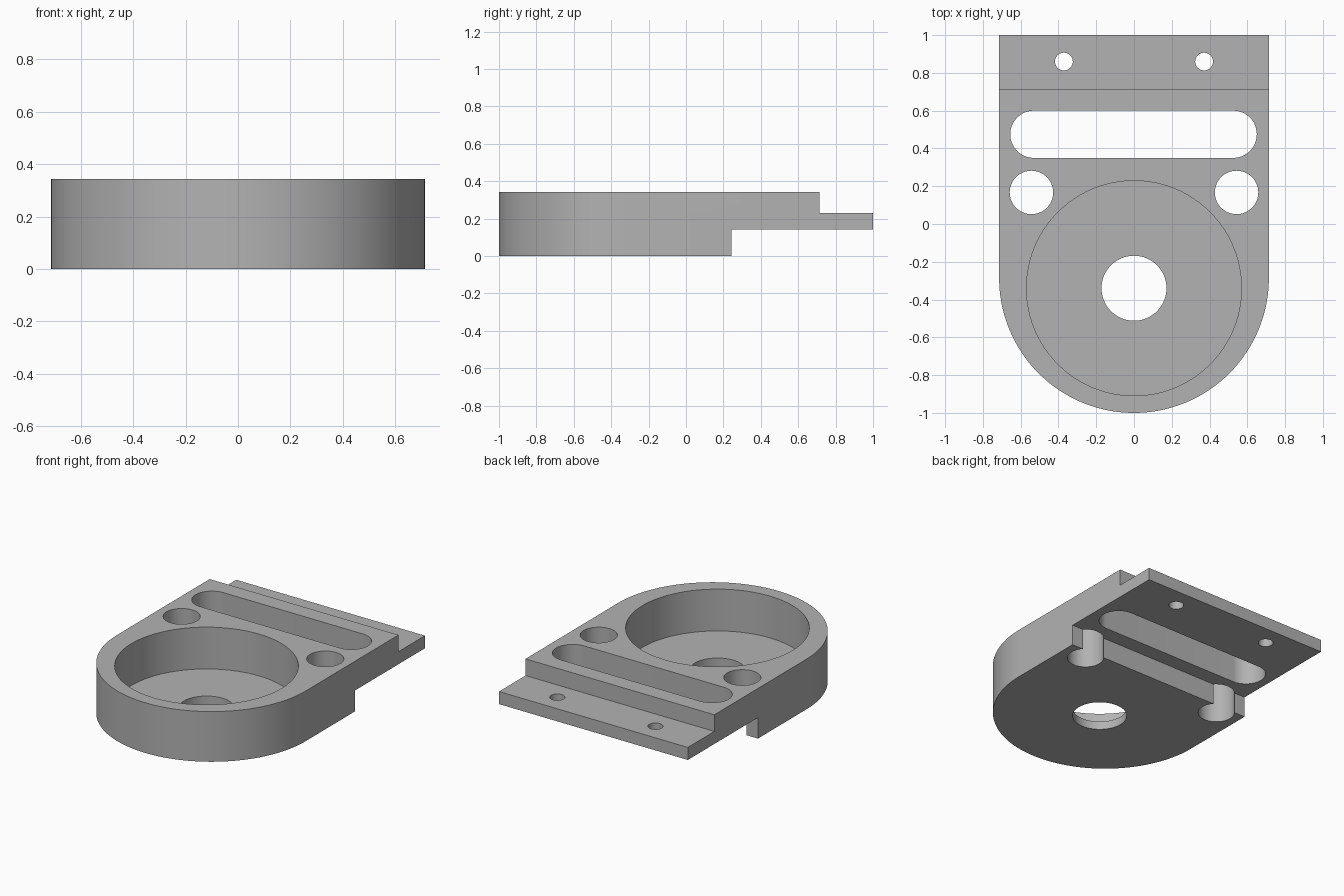
import bpy, bmesh, math

cube = bpy.data.objects.get("Cube")
if cube:
    bpy.data.objects.remove(cube, do_unlink=True)

HALF_W, HEIGHT = 0.714, 0.343
PAD = 0.1  # overshoot so cutters pass fully through

grey = bpy.data.materials.new("plain grey")
grey.use_nodes = True
colour = (0.45, 0.45, 0.45, 1)
grey.diffuse_color = colour
grey.node_tree.nodes["Principled BSDF"].inputs["Base Color"].default_value = colour


def arc(cx, cy, r, start, end, steps):
    """Points along an arc, angles in degrees."""
    angles = [math.radians(start + (end - start) * i / steps) for i in range(steps + 1)]
    return [(cx + r * math.cos(a), cy + r * math.sin(a)) for a in angles]


def circle(cx, cy, r, steps=96):
    return arc(cx, cy, r, 0, 360, steps)[:-1]


def box(y0, y1):
    w = HALF_W + PAD
    return [(-w, y0), (w, y0), (w, y1), (-w, y1)]


def prism(name, outline, z0, z1):
    """Extrude a counter-clockwise outline from z0 to z1."""
    bm = bmesh.new()
    base = bm.faces.new([bm.verts.new((x, y, z0)) for x, y in outline])
    top = bmesh.ops.extrude_face_region(bm, geom=[base])["geom"]
    bmesh.ops.translate(bm, vec=(0, 0, z1 - z0),
                        verts=[v for v in top if isinstance(v, bmesh.types.BMVert)])
    bmesh.ops.recalc_face_normals(bm, faces=bm.faces)
    mesh = bpy.data.meshes.new(name)
    bm.to_mesh(mesh)
    bm.free()
    mesh.materials.append(grey)
    obj = bpy.data.objects.new(name, mesh)
    bpy.context.collection.objects.link(obj)
    return obj


# Main body: square back, rounded front
body = prism("mounting_body",
             arc(0, HALF_W - 1, HALF_W, 180, 360, 96) + [(HALF_W, 1), (-HALF_W, 1)],
             0, HEIGHT)


def cut(name, outline, z0=-PAD, z1=HEIGHT + PAD):
    cutter = prism(name, outline, z0, z1)
    cutter.hide_render = True
    mod = body.modifiers.new(name, "BOOLEAN")
    mod.operation = "DIFFERENCE"
    mod.solver = "EXACT"
    mod.object = cutter
    bpy.context.view_layer.objects.active = body
    bpy.ops.object.modifier_apply(modifier=name)
    bpy.data.objects.remove(cutter, do_unlink=True)


# Steps that leave the thin rear flange
cut("rear_top_step", box(0.714, 1 + PAD), z0=0.229)
cut("rear_under_step", box(0.243, 1 + PAD), z1=0.143)

# Round pocket with its centre hole
cut("round_pocket", circle(0, -0.34, 0.569), z0=0.057)
cut("centre_hole", circle(0, -0.34, 0.172))

# Long slot across the body
cut("long_slot", arc(0.525, 0.475, 0.125, -90, 90, 32)
    + arc(-0.53, 0.475, 0.125, 90, 270, 32))

# Paired bolt holes and flange screw holes
for side, sx in (("left", 1), ("right", -1)):
    cut(side + "_bolt_hole", circle(sx * 0.543, 0.167, 0.115, 64))
    cut(side + "_screw_hole", circle(sx * 0.371, 0.86, 0.047, 48))

# Smooth round walls, crisp edges
bpy.ops.object.select_all(action="DESELECT")
body.select_set(True)
bpy.context.view_layer.objects.active = body
bpy.ops.object.shade_smooth_by_angle(angle=math.radians(30))
